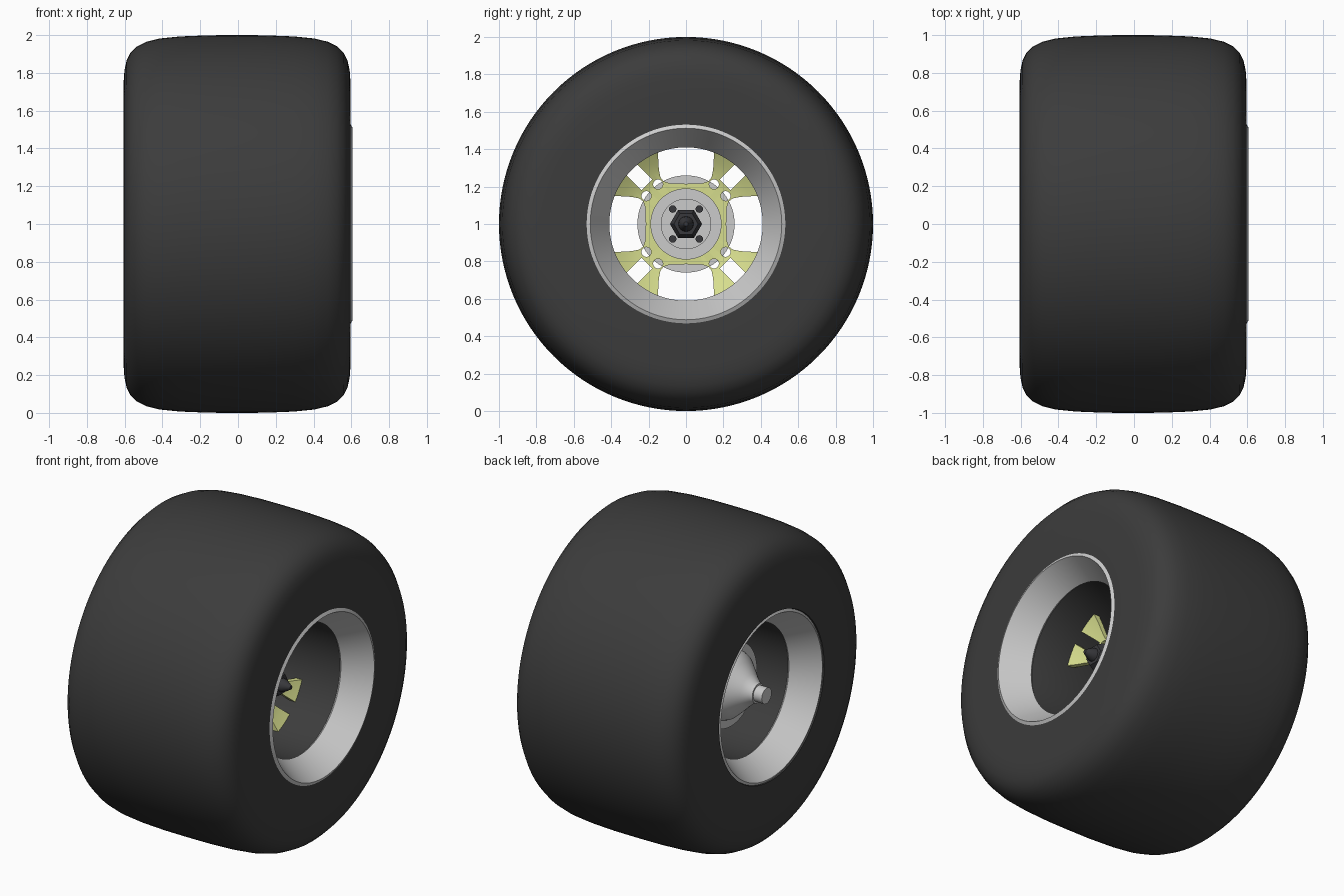
import bpy, bmesh, math
from mathutils import Matrix, Vector

if "Cube" in bpy.data.objects:
    bpy.data.objects.remove(bpy.data.objects["Cube"])

AXLE_Z = 1.0


def material(name, rgb):
    m = bpy.data.materials.new(name)
    m.diffuse_color = (*rgb, 1)
    m.use_nodes = True
    m.node_tree.nodes["Principled BSDF"].inputs["Base Color"].default_value = m.diffuse_color
    return m


RUBBER = material("rubber", (0.045, 0.045, 0.045))
YELLOW = material("pale_yellow", (0.68, 0.73, 0.27))
DARK = material("dark_metal", (0.04, 0.04, 0.045))


def finish(name, bm, mat=None, angle=30):
    bmesh.ops.remove_doubles(bm, verts=bm.verts, dist=1e-5)
    bmesh.ops.recalc_face_normals(bm, faces=bm.faces)
    me = bpy.data.meshes.new(name)
    bm.to_mesh(me)
    bm.free()
    ob = bpy.data.objects.new(name, me)
    bpy.context.collection.objects.link(ob)
    ob.location.z = AXLE_Z
    if mat:
        me.materials.append(mat)
    if angle:
        smooth(ob, angle)
    return ob


def select(ob):
    bpy.ops.object.select_all(action='DESELECT')
    ob.select_set(True)
    bpy.context.view_layer.objects.active = ob


def smooth(ob, angle):
    select(ob)
    bpy.ops.object.shade_smooth_by_angle(angle=math.radians(angle))


def lathe(name, profile, mat=None, closed=True, steps=96, angle=30):
    """Spin (x, radius) points round the x axis."""
    bm = bmesh.new()
    vs = [bm.verts.new((x, 0, r)) for x, r in profile]
    es = [bm.edges.new(p) for p in zip(vs, vs[1:])]
    if closed:
        es.append(bm.edges.new((vs[-1], vs[0])))
    bmesh.ops.spin(bm, geom=vs + es, axis=(1, 0, 0), cent=(0, 0, 0),
                   angle=2 * math.pi, steps=steps)
    bmesh.ops.dissolve_degenerate(bm, dist=1e-6, edges=bm.edges)
    return finish(name, bm, mat, angle)


def prism(bm, outline, x0, x1, turn=0):
    """Extrude a (y, z) outline along x, turned about the axle."""
    rot = Matrix.Rotation(turn, 3, 'X')
    f = bm.faces.new([bm.verts.new(rot @ Vector((x0, y, z))) for y, z in outline])
    ext = bmesh.ops.extrude_face_region(bm, geom=[f])
    bmesh.ops.translate(bm, vec=(x1 - x0, 0, 0),
                        verts=[v for v in ext['geom'] if isinstance(v, bmesh.types.BMVert)])


def circle(cy, cz, r, n):
    return [(cy + r * math.cos(2 * math.pi * i / n), cz + r * math.sin(2 * math.pi * i / n))
            for i in range(n)]


# tyre: crowned tread, rounded shoulders, flat walls, inner barrel
half = [(0.0, 1.0), (0.15, 0.999), (0.3, 0.993), (0.41, 0.982), (0.48, 0.965),
        (0.53, 0.94), (0.565, 0.905), (0.585, 0.865), (0.596, 0.815), (0.6, 0.76),
        (0.6, 0.53), (0.585, 0.525), (0.42, 0.42)]
tyre = lathe("tyre", half + [(-x, r) for x, r in half[:0:-1]], RUBBER, steps=128, angle=35)
tyre.location.x = -0.005

# conical rims on both sides
for side, name in ((1, "rim_outer"), (-1, "rim_inner")):
    lathe(name, [(side * x, r) for x, r in
                 [(0.592, 0.537), (0.605, 0.512), (0.44, 0.41), (0.425, 0.422), (0.575, 0.525)]])

# dished wheel centre
centre = lathe("wheel_centre", [(0.10, 0.12), (0.10, 0.25), (0.105, 0.28), (0.12, 0.32),
                                (0.145, 0.37), (0.18, 0.424), (0.14, 0.424), (0.115, 0.38),
                                (0.09, 0.33), (0.075, 0.28), (0.07, 0.25), (0.07, 0.12)],
               YELLOW, angle=0)

# cutters: four windows, four spoke slots, eight round holes
bm = bmesh.new()
window = [(0.0, 0.215), (0.085, 0.217), (0.12, 0.228), (0.137, 0.25), (0.145, 0.29),
          (0.155, 0.46)]
window += [(-y, z) for y, z in window[:0:-1]]
slot = [(-0.04, 0.295), (0.04, 0.295), (0.04, 0.46), (-0.04, 0.46)]
for i in range(4):
    q = i * math.pi / 2
    prism(bm, window, -0.1, 0.4, q)
    prism(bm, slot, -0.1, 0.4, q + math.pi / 4)
    for s in (-1, 1):
        prism(bm, circle(s * 0.044, 0.256, 0.026, 20), -0.1, 0.4, q + math.pi / 4)
cutter = finish("cutter", bm, angle=0)
cutter.hide_render = True
mod = centre.modifiers.new("openings", 'BOOLEAN')
mod.operation = 'DIFFERENCE'
mod.solver = 'EXACT'
mod.object = cutter
select(centre)
bpy.ops.object.modifier_apply(modifier=mod.name)
bpy.data.objects.remove(cutter)
smooth(centre, 30)

# hub with bell-shaped back, brake flange and front clamping plate
lathe("hub", [(-0.57, 0), (-0.57, 0.05), (-0.51, 0.05), (-0.51, 0.06), (-0.49, 0.066),
              (-0.45, 0.10), (-0.39, 0.158), (-0.345, 0.20), (-0.32, 0.21), (-0.32, 0.26),
              (-0.28, 0.26), (-0.28, 0.13), (0.06, 0.13), (0.06, 0.19), (0.135, 0.19),
              (0.135, 0.135), (0.155, 0.135), (0.155, 0)], closed=False, steps=64)

# tapered hexagonal centre nut, corners pointing along y
nut = lathe("centre_nut", [(0.14, 0), (0.14, 0.086), (0.27, 0.086), (0.31, 0.065), (0.31, 0)],
            DARK, closed=False, steps=6, angle=0)
nut.rotation_euler.x = math.pi / 6
lathe("nut_tip", [(0.30, 0), (0.30, 0.042), (0.33, 0.038), (0.375, 0.012), (0.378, 0)],
      DARK, closed=False, steps=24)

# four small bolts round the nut
bm = bmesh.new()
for sy in (-1, 1):
    for sz in (-1, 1):
        prism(bm, circle(sy * 0.071, sz * 0.08, 0.02, 16), 0.14, 0.19)
finish("hub_bolts", bm, DARK)
